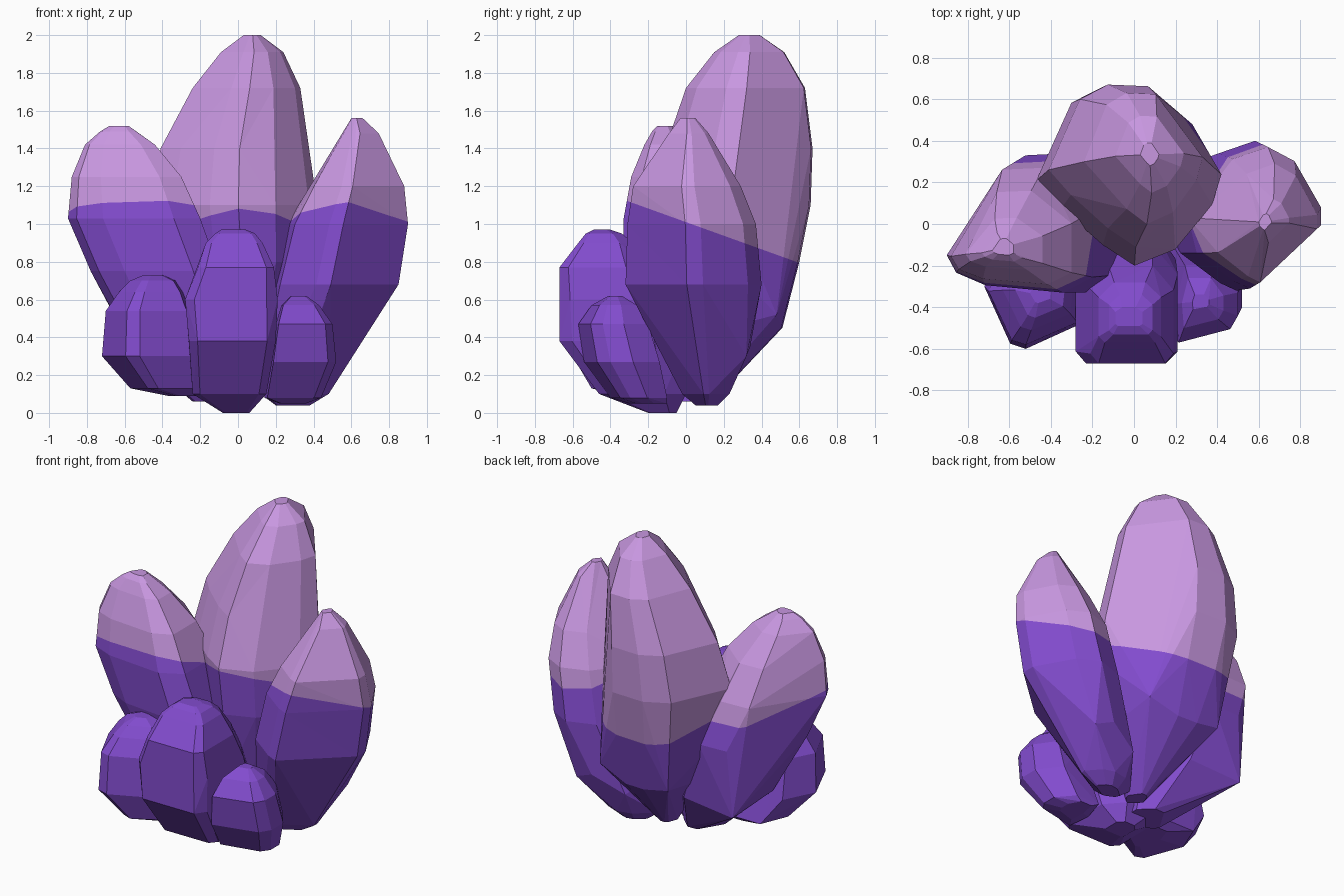
import bpy, bmesh, math
from mathutils import Vector


def flat_colour(name, rgb):
    m = bpy.data.materials.new(name)
    m.diffuse_color = (*rgb, 1)
    return m


PURPLE = flat_colour("deep purple", (0.225, 0.072, 0.62))
LILAC = flat_colour("pale lilac", (0.58, 0.31, 0.75))

# tilted plane where the deep purple changes to lilac
SPLIT_CO = Vector((0, 0, 1.01))
SPLIT_NO = Vector((0, 0.36, 1)).normalized()


def crystal(name, outline, rings, corners=()):
    """Convex faceted crystal: a cross-section fitted to rings (z, x0, x1, y0, y1),
    plus a few extra sharp corners."""
    bm = bmesh.new()
    for z, x0, x1, y0, y1 in rings:
        for u, v in outline:
            bm.verts.new(((x0 + x1) / 2 + u * (x1 - x0) / 2,
                          (y0 + y1) / 2 + v * (y1 - y0) / 2, z))
    for c in corners:
        bm.verts.new(c)
    bmesh.ops.convex_hull(bm, input=bm.verts[:])
    loose = [v for v in bm.verts if not v.link_faces]
    bmesh.ops.delete(bm, geom=loose, context='VERTS')
    # merge nearly level facets into broad flat ones
    bmesh.ops.dissolve_limit(bm, angle_limit=math.radians(6),
                             verts=bm.verts[:], edges=bm.edges[:])
    bmesh.ops.triangulate(bm, faces=[f for f in bm.faces if len(f.verts) > 4])
    # colour boundary
    bmesh.ops.bisect_plane(bm, geom=bm.verts[:] + bm.edges[:] + bm.faces[:],
                           plane_co=SPLIT_CO, plane_no=SPLIT_NO)
    bmesh.ops.recalc_face_normals(bm, faces=bm.faces[:])
    for f in bm.faces:
        above = (f.calc_center_median() - SPLIT_CO).dot(SPLIT_NO) > 0
        f.material_index = 1 if above else 0
    me = bpy.data.meshes.new(name)
    bm.to_mesh(me)
    bm.free()
    me.materials.append(PURPLE)
    me.materials.append(LILAC)
    ob = bpy.data.objects.new(name, me)
    bpy.context.collection.objects.link(ob)
    return ob


# tall crystal at the back
crystal("tall_crystal",
        [(-.62, .82), (-.28, 1), (.21, .98), (.62, .52), (1, .02), (.9, -.32),
         (.5, -.82), (.06, -1), (-.28, -.77), (-.73, -.36), (-1, -.05)],
        [(2.0, .03, .12, .28, .39), (1.91, -.09, .24, .15, .52),
         (1.72, -.24, .33, .0, .63), (1.4, -.41, .38, -.11, .67),
         (1.1, -.47, .42, -.2, .66), (.8, -.42, .41, -.18, .60),
         (.45, -.26, .31, -.1, .51), (.08, 0, .12, .02, .16)],
        [(.28, .48, .52), (-.22, .5, .48)])

# leaning crystal on the left
crystal("left_crystal",
        [(-1, -.4), (-.87, -.68), (-.47, -.88), (.6, -1), (1, -.75),
         (1, .3), (.33, 1), (-.24, .97)],
        [(1.52, -.68, -.58, -.15, -.07), (1.49, -.73, -.54, -.18, -.04),
         (1.42, -.81, -.44, -.22, .03),
         (1.25, -.88, -.30, -.29, .16), (1.03, -.90, -.20, -.33, .27),
         (.75, -.78, -.10, -.33, .34), (.35, -.56, 0, -.25, .29),
         (.06, -.24, 0, -.12, .10)],
        [(-.55, .31, .32)])

# leaning crystal on the right
crystal("right_crystal",
        [(1, -.1), (1, .14), (.6, .8), (.2, 1), (-.33, .83), (-1, 0),
         (-.87, -.5), (-.3, -.9), (-.07, -1)],
        [(1.56, .60, .66, -.03, .05), (1.48, .56, .745, -.09, .12),
         (1.2, .37, .88, -.28, .29), (1.0, .26, .90, -.31, .37),
         (.68, .18, .85, -.32, .40), (.35, .12, .65, -.15, .34),
         (.1, .12, .48, -.02, .23), (.04, .20, .38, .05, .17)],
        [(.24, .28, .25), (.56, .32, .3)])

# stubby crystal in the middle of the front
crystal("front_crystal",
        [(-1, -.8), (-.8, -1), (.8, -1), (1, -.8), (1, .5), (.5, 1),
         (-.5, 1), (-1, .5)],
        [(.97, -.09, .04, -.49, -.4), (.95, -.12, .09, -.53, -.34),
         (.9, -.17, .13, -.57, -.28),
         (.77, -.21, .19, -.67, -.2), (.6, -.28, .21, -.67, -.1),
         (.38, -.26, .2, -.67, 0), (.1, -.24, .15, -.46, 0),
         (0, -.08, .06, -.2, -.05)])

# small crystal, front left
crystal("small_left_crystal",
        [(-1, .2), (-.5, -.9), (-.2, -1), (.9, -.5), (1, .5), (.4, 1), (-.6, 1)],
        [(.73, -.5, -.4, -.38, -.3), (.7, -.57, -.33, -.45, -.23),
         (.64, -.63, -.29, -.51, -.19),
         (.54, -.70, -.25, -.58, -.15), (.3, -.72, -.22, -.6, -.1),
         (.13, -.57, -.2, -.5, -.05), (.09, -.37, -.2, -.35, -.1)])

# small crystal, front right
crystal("small_right_crystal",
        [(-.9, -1), (.75, -.65), (1, -.3), (1, .3), (.4, 1), (-.7, 1), (-1, 0)],
        [(.62, .28, .36, -.41, -.34), (.57, .23, .43, -.5, -.26),
         (.47, .2, .5, -.57, -.2), (.27, .17, .52, -.54, -.14),
         (.08, .14, .44, -.40, -.1), (.05, .22, .36, -.3, -.1)])
